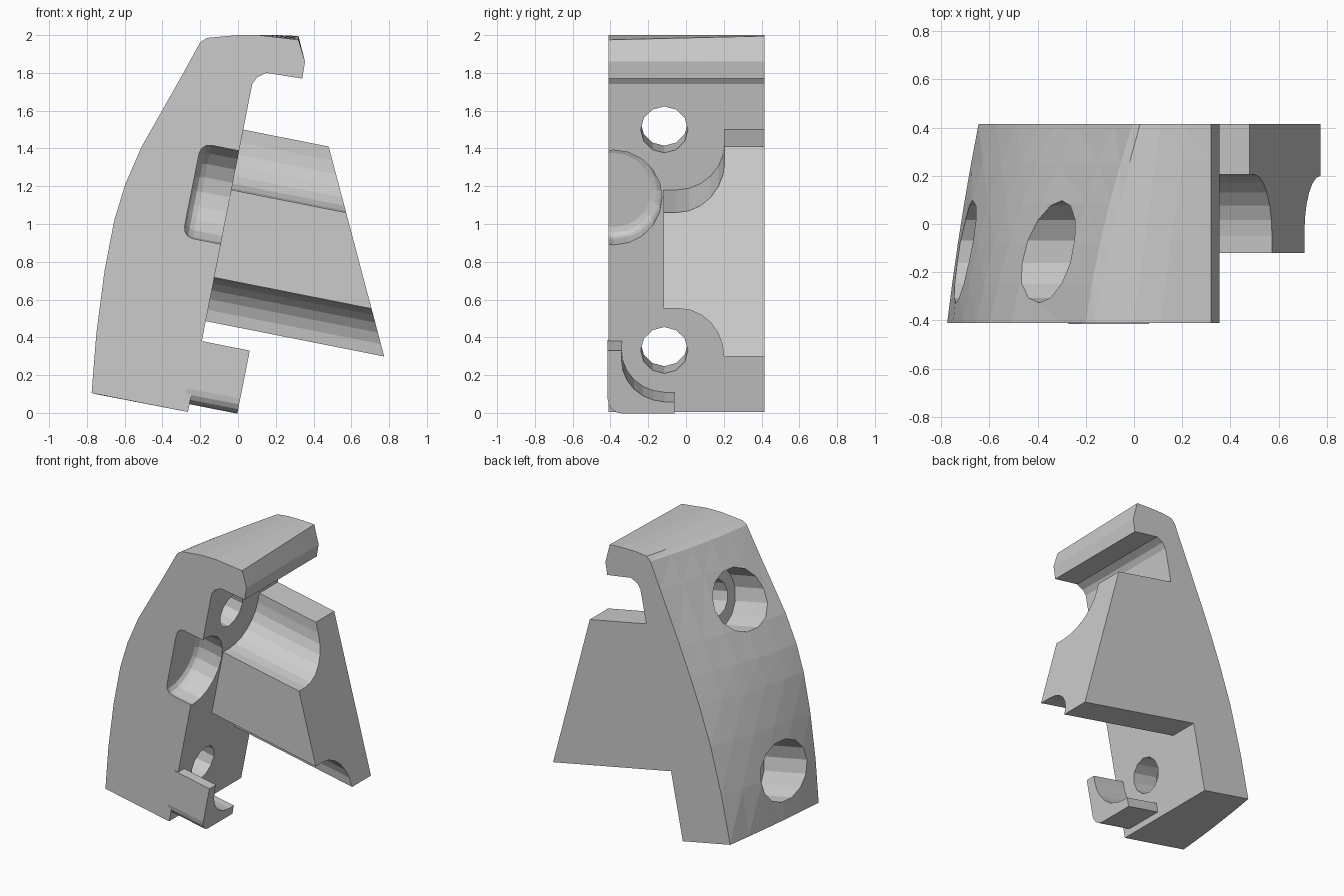
import bpy, bmesh, math
from mathutils import Vector

if "Cube" in bpy.data.objects:
    bpy.data.objects.remove(bpy.data.objects["Cube"])

# Tilted frame of the mounting face: u = outwards, y = sideways, v = up the face
A = math.radians(11.2)
U = Vector((math.cos(A), 0, -math.sin(A)))
V = Vector((math.sin(A), 0, math.cos(A)))
O = Vector((-0.265, 0, 0.005))


def P(u, y, v):
    return O + U * u + V * v + Vector((0, y, 0))


def finish(name, bm):
    bmesh.ops.recalc_face_normals(bm, faces=bm.faces)
    me = bpy.data.meshes.new(name)
    bm.to_mesh(me)
    bm.free()
    ob = bpy.data.objects.new(name, me)
    bpy.context.collection.objects.link(ob)
    return ob


def loft(name, a, b, steps=1, bulge=None):
    """Solid between two outlines with equal point counts, optionally bulging to -x."""
    bm = bmesh.new()
    n = len(a)
    bulge = bulge or [0] * n
    rings = []
    for k in range(steps + 1):
        t = k / steps
        rings.append([bm.verts.new(p.lerp(q, t) - Vector((4 * t * (1 - t) * g, 0, 0)))
                      for p, q, g in zip(a, b, bulge)])
    for r, s in zip(rings, rings[1:]):
        for i in range(n):
            j = (i + 1) % n
            bm.faces.new((r[i], r[j], s[j], s[i]))
    bm.faces.new(rings[0])
    bm.faces.new(rings[-1])
    if steps > 1:
        bmesh.ops.triangulate(bm, faces=[f for f in bm.faces if len(f.verts) == 4])
    return finish(name, bm)


def arc(cy, cv, r, a0, a1, n):
    return [(cy + r * math.cos(math.radians(a0 + (a1 - a0) * i / n)),
             cv + r * math.sin(math.radians(a0 + (a1 - a0) * i / n))) for i in range(n + 1)]


def drill(name, y, v, r, u0, u1, sides):
    ring = arc(y, v, r, 0, 360 - 360 / sides, sides - 1)
    return loft(name, [P(u0, *p) for p in ring], [P(u1, *p) for p in ring])


def combine(ob, other, op):
    m = ob.modifiers.new(op, 'BOOLEAN')
    m.object, m.operation, m.solver = other, op, 'EXACT'
    bpy.context.view_layer.objects.active = ob
    bpy.ops.object.modifier_apply(modifier=m.name)
    bpy.data.objects.remove(other)


# Curved body with top hook: front and back outlines differ on the outer side
hook = [(.355, 1.86), (.34, 1.77), (.15, 1.80), (.10, 1.775), (.075, 1.74), (-.265, .005)]
front = [(-.775, .105), (-.75, .42), (-.707, .75), (-.655, 1.02), (-.597, 1.21), (-.51, 1.41),
         (-.30, 1.78), (-.20, 1.962), (-.165, 1.985), (0, 2), (.11, 2), (.32, 1.975)] + hook
back = [(-.645, .08), (-.574, .42), (-.488, .75), (-.397, 1.02), (-.325, 1.21), (-.243, 1.41),
        (-.083, 1.78), (-.005, 1.96), (.025, 1.99), (.11, 2), (.22, 2), (.32, 1.995)] + hook
bulge = [.008] + [.03] * 6 + [.02, .01] + [0] * (len(front) - 9)
body = loft("bracket_body", [Vector((x, -.41, z)) for x, z in front],
            [Vector((x, .415, z)) for x, z in back], 5, bulge)

# Counterbored screw holes
for v in (1.523, .333):
    combine(body, drill("screw_hole", -.115, v, .125, -1, .1, 12), 'DIFFERENCE')
    combine(body, drill("counterbore", -.115, v, .212, -1, -.197, 14), 'DIFFERENCE')

# Round side pocket with a filleted floor
pocket = drill("side_pocket", -.383, 1.157, .256, -.208, .1, 20)
bm = bmesh.new()
bm.from_mesh(pocket.data)
floor = [e for e in bm.edges if all((w.co - O).dot(U) < -.2 for w in e.verts)]
bmesh.ops.bevel(bm, geom=floor, offset=.055, segments=3, profile=.5, affect='EDGES')
bm.to_mesh(pocket.data)
bm.free()
combine(body, pocket, 'DIFFERENCE')

# Wedge block, hollowed around both screws
section = ([(.415, .49), (.415, 1.523), (.205, 1.523)] + arc(-.05, 1.453, .255, 0, -90, 6)
           + [(-.12, 1.198), (-.12, .725)] + arc(-.035, .49, .235, 90, 0, 6))
block = loft("wedge_block", [P(-.03, *p) for p in section],
             [P(.458 + (1.523 - v) * .488, y, v) for y, v in section])
combine(body, block, 'UNION')

# Lower clip, curved around the lower screw
section = ([(-.34, .382), (-.415, .382)] + arc(-.335, .122, .08, 180, 270, 4)
           + [(-.06, .042), (-.06, .106), (-.115, .106)] + arc(-.115, .335, .227, 255, 180, 5))
clip = loft("lower_clip", [P(-.03, *p) for p in section], [P(.258, *p) for p in section])
combine(body, clip, 'UNION')
